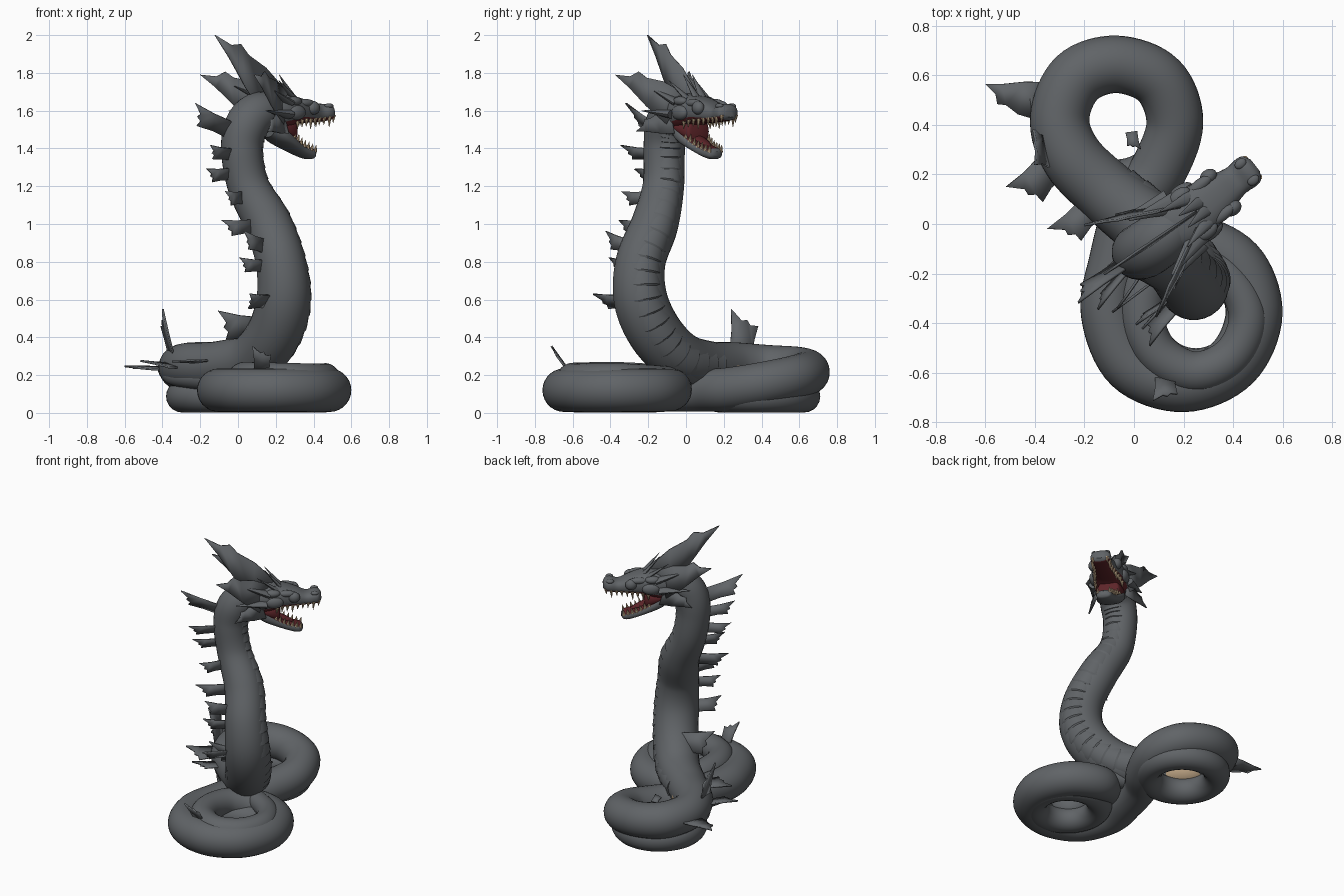
import bpy, bmesh, math
from mathutils import Vector, Matrix

if "Cube" in bpy.data.objects:
    bpy.data.objects.remove(bpy.data.objects["Cube"])

def mat(name, c):
    m = bpy.data.materials.new(name)
    m.diffuse_color = (*c, 1)
    m.use_nodes = True
    m.node_tree.nodes["Principled BSDF"].inputs["Base Color"].default_value = m.diffuse_color
    return m

SKIN = mat("slate grey skin", (0.118, 0.127, 0.136))
RED = mat("dark red mouth", (0.11, 0.018, 0.022))
BONE = mat("beige tooth", (0.55, 0.40, 0.25))

def finish(name, bm, mats, angle=40):
    bmesh.ops.recalc_face_normals(bm, faces=bm.faces)
    me = bpy.data.meshes.new(name)
    bm.to_mesh(me)
    bm.free()
    ob = bpy.data.objects.new(name, me)
    bpy.context.collection.objects.link(ob)
    for m in mats:
        me.materials.append(m)
    bpy.ops.object.select_all(action='DESELECT')
    bpy.context.view_layer.objects.active = ob
    ob.select_set(True)
    bpy.ops.object.shade_smooth_by_angle(angle=math.radians(angle))
    return ob

def skin_rings(bm, rings):
    vs = [[bm.verts.new(p) for p in r] for r in rings]
    n = len(vs[0])
    for a, b in zip(vs, vs[1:]):
        for k in range(n):
            bm.faces.new((a[k], a[(k + 1) % n], b[(k + 1) % n], b[k]))
    bm.faces.new(vs[0])
    bm.faces.new(vs[-1])

def spline(pts, per):
    P = [Vector(p) for p in pts]
    P = [2 * P[0] - P[1]] + P + [2 * P[-1] - P[-2]]
    out = []
    for i in range(1, len(P) - 2):
        a, b, c, d = P[i - 1:i + 3]
        for j in range(per):
            t = j / per
            out.append(0.5 * (2 * b + (c - a) * t + (2 * a - 5 * b + 4 * c - d) * t * t
                              + (3 * b - a - 3 * c + d) * t ** 3))
    return out + [P[-2]]

def sweep(name, path, sides, mats, angle=40):
    rings, up = [], Vector((0.3, -0.5, 0.8))
    for i, p in enumerate(path):
        t = (path[min(i + 1, len(path) - 1)].xyz - path[max(i - 1, 0)].xyz).normalized()
        up = (up - t * up.dot(t)).normalized()
        s = t.cross(up)
        rings.append([p.xyz + p.w * (up * math.cos(a) + s * math.sin(a))
                      for a in (2 * math.pi * k / sides for k in range(sides))])
    bm = bmesh.new()
    skin_rings(bm, rings)
    return finish(name, bm, mats, angle)

# Neck and figure-eight coils: x, y, z, radius from the head to the tail
neck = [(.2, .02, 1.57, .09), (.12, -.05, 1.59, .11), (.05, -.1, 1.53, .115), (.02, -.115, 1.4, .11),
        (.055, -.12, 1.2, .11), (.16, -.165, 1, .125), (.225, -.24, .8, .132), (.24, -.24, .6, .143),
        (.19, -.16, .42, .145), (.08, -.03, .29, .14), (-.1, .12, .25, .13), (-.25, .27, .248, .125)]
coil = [(-.3, .43, .24, .12), (-.23, .59, .23, .12), (-.07, .645, .215, .116), (.1, .58, .19, .116),
        (.165, .41, .155, .115), (.1, .22, .125, .115), (-.01, .06, .12, .112), (-.07, -.15, .12, .112),
        (-.1, -.36, .12, .115), (-.01, -.57, .12, .115), (.2, -.645, .12, .115), (.4, -.56, .12, .115),
        (.485, -.36, .12, .115), (.41, -.16, .12, .115), (.22, -.08, .125, .11), (.07, -.2, .165, .095)]
tail = [(.035, -.38, .18, .09), (.1, -.53, .18, .088), (.25, -.6, .18, .085), (.4, -.53, .18, .082),
        (.46, -.37, .185, .078), (.37, -.2, .185, .07), (.15, -.06, .18, .065),
        (-.15, .1, .18, .06), (-.32, .27, .19, .05), (-.38, .42, .21, .035), (-.42, .52, .235, .008)]
body = sweep("serpent_body", spline(neck + coil + tail, 8), 28, [SKIN, BONE])
for f in body.data.polygons:  # pale underside patch inside the rear coil
    c = f.center
    if (Vector((c.x + .07, c.y - .39)).length < .17 and c.x < -.07 and c.y < .4 and .14 < c.z < .25 and f.normal.z < .1):
        f.material_index = 1

# Lower inner rings that close each coil
for loc, R, r in [((-.07, .4, .088), .225, .086), ((.25, -.375, .085), .21, .083)]:
    bpy.ops.mesh.primitive_torus_add(location=loc, major_radius=R, minor_radius=r, major_segments=64, minor_segments=20)
    ob = bpy.context.object
    ob.name = "lower_coil"
    ob.data.materials.append(SKIN)
    bpy.ops.object.shade_smooth()

# Overlapping belly plates on the inner side of the neck
PER = 24
npath = spline(neck, PER)

def frame(i, back):
    t = (npath[i - 1].xyz - npath[i + 1].xyz).normalized()
    back = Vector(back)
    return t, (back - t * back.dot(t)).normalized()

belly = []
for i in range(2 * PER, 10 * PER):
    p, (t, d) = npath[i], frame(i, (-.9, -.35, .1))
    c = p.xyz - d * p.w * .3
    saw = (i % 8) / 7
    belly.append(Vector((*c, p.w * (.73 + .04 * saw))))
sweep("belly_plates", belly, 28, [SKIN], 25)

# Fins: thin plates from a 2D outline (across, along)
FLAG = [(-.45, -.2), (-.4, .3), (-.5, .72), (-.2, .7), (-.05, .84), (.15, .8), (.6, 1.08), (.5, .5), (.5, -.2)]
HORN = [(-.5, -.05), (-.5, .3), (-.36, .55), (-.4, .7), (-.17, .78), (0, 1), (.12, .72), (.34, .35), (.5, -.05)]

def fin(name, base, out, across, length, width, outline=FLAG):
    base, out = Vector(base), Vector(out).normalized()
    across = Vector(across)
    across = (across - out * across.dot(out)).normalized()
    bm = bmesh.new()
    f = bm.faces.new([bm.verts.new(base + out * l * length + across * a * width) for a, l in outline])
    bmesh.ops.triangulate(bm, faces=[f])
    ob = finish(name, bm, [SKIN], 30)
    m = ob.modifiers.new("thickness", 'SOLIDIFY')
    m.thickness, m.offset = .01, 0

for k, (s, l, w) in enumerate([(2.5, .24, .1), (3.2, .17, .07), (3.65, .14, .07), (4.25, .14, .07),
                               (5, .18, .08), (5.7, .15, .08), (6.1, .14, .07), (7, .16, .09)]):
    i = int(s * PER)
    t, d = frame(i, (-.74, -.66, .1))
    side = t.cross(d) * (.15 if k % 2 else -.15)
    out = d + side + t * .1
    fin("neck_fin", npath[i].xyz + (d + side) * npath[i].w * .93, out, t + t.cross(d) * .5, l, w)

for base, out, across, l, w in [((.1, -.07, .44), (-1, -.35, .1), (.3, -.3, 1), .22, .14),
                                ((-.36, .3, .33), (-.25, .1, 1), (.2, -1, 0), .2, .14),
                                ((-.34, .22, .25), (-.7, -.75, .05), (-.6, .8, .2), .16, .14),
                                ((-.17, .06, .27), (-.7, -.7, .05), (-.6, .8, -.1), .17, .12),
                                ((.13, -.62, .22), (0, -.55, .75), (-1, .1, 0), .15, .09),
                                ((-.01, .36, .22), (.1, -.7, .2), (1, 0, 0), .06, .05)]:
    fin("coil_fin", base, out, across, l, w)
fin("tail_fin", (-.38, .5, .235), (-.22, .065, .012), (.2, 1, .1), .23, .16, HORN)

# Head: built along local +x, then turned into place
M = Matrix.Translation((.2, .01, 0)) @ Matrix.Rotation(math.radians(38), 4, 'Z')
UPPER = [(-.12, .075, 1.5, 1.66), (-.05, .105, 1.49, 1.685), (.03, .115, 1.505, 1.69), (.12, .1, 1.53, 1.675),
         (.2, .08, 1.535, 1.65), (.27, .064, 1.54, 1.622), (.32, .068, 1.545, 1.635), (.35, .06, 1.55, 1.63),
         (.368, .03, 1.565, 1.61)]
LOWER = [(-.06, .07, 1.46, 1.58), (.0, .09, 1.425, 1.53), (.07, .082, 1.395, 1.475), (.14, .064, 1.365, 1.43),
         (.2, .054, 1.345, 1.41), (.235, .046, 1.345, 1.4), (.25, .02, 1.36, 1.385)]
LINING = [(-.03, .085, 1.48, 1.55), (.04, .085, 1.45, 1.55), (.09, .07, 1.43, 1.55), (.1, .05, 1.45, 1.54)]

def power(x, e):
    return math.copysign(abs(x) ** e, x)

def loft(name, stations, sign, mats):
    rings = []
    for u, w, lo, hi in spline(stations, 4):
        ring = []
        for k in range(28):
            a = 2 * math.pi * k / 28
            ring.append((u, w * power(math.cos(a), .8),
                         (lo + hi) / 2 + (hi - lo) / 2 * power(math.sin(a), .8)))
        rings.append(ring)
    bm = bmesh.new()
    skin_rings(bm, rings)
    bmesh.ops.recalc_face_normals(bm, faces=bm.faces)
    for f in bm.faces:
        if len(mats) > 1 and f.normal.z * sign > .5 and -.02 < f.calc_center_median().x < stations[-2][0]:
            f.material_index = 1
    finish(name, bm, mats).matrix_world = M

loft("upper_head", UPPER, -1, [SKIN, RED])
loft("lower_jaw", LOWER, 1, [SKIN, RED])
loft("mouth_lining", LINING, 1, [RED])

def spike(bm, a, b, r, seg=8, flat=1):
    a, b = Vector(a), Vector(b)
    rot = (b - a).to_track_quat('Z', 'Y').to_matrix().to_4x4()
    bmesh.ops.create_cone(bm, cap_ends=True, segments=seg, radius1=r, radius2=r * .08, depth=(b - a).length,
                          matrix=Matrix.Translation((a + b) / 2) @ rot @ Matrix.Diagonal((1, flat, 1, 1)))

def at(st, u):
    for a, b in zip(st, st[1:]):
        if a[0] <= u <= b[0]:
            return Vector(a).lerp(Vector(b), (u - a[0]) / (b[0] - a[0]))

# Teeth rows
bm = bmesh.new()
for s in (1, -1):
    for k in range(9):
        u = .08 + k * .034
        p = at(UPPER, u)
        l = .016 + (.016 if k in (3, 7) else 0)
        spike(bm, (u, s * p.y * .82, p.z + .025), (u - .004, s * p.y * .84, p.z - l), .0125)
    for k in range(7):
        u = .07 + k * .027
        p = at(LOWER, u)
        spike(bm, (u, s * p.y * .82, p.w - .02), (u + .01, s * p.y * .84, p.w + .018), .0125)
finish("teeth", bm, [BONE]).matrix_world = M

# Eyes, brows, nostrils and cheek bumps
def bumps(name, items):
    bm = bmesh.new()
    for s in (1, -1):
        for x, y, z, a, b, c in items:
            bmesh.ops.create_uvsphere(bm, u_segments=18, v_segments=12, radius=1,
                matrix=Matrix.Translation((x, s * y, z)) @ Matrix.Diagonal((a, b, c, 1)))
    finish(name, bm, [SKIN], 60).matrix_world = M

bumps("eyes", [(.19, .08, 1.615, .038, .03, .036)])
bumps("face_bumps", [(.14, .075, 1.64, .06, .025, .022), (.325, .042, 1.625, .026, .02, .014),
                     (.06, .1, 1.59, .06, .03, .04), (.05, .09, 1.65, .05, .03, .025)])
bm = bmesh.new()
bmesh.ops.create_uvsphere(bm, u_segments=18, v_segments=10, radius=1,
    matrix=Matrix.Translation((.1, 0, 1.45)) @ Matrix.Rotation(.42, 4, 'Y') @ Matrix.Diagonal((.1, .035, .014, 1)))
finish("tongue", bm, [RED], 60).matrix_world = M

# Swept-back spikes around the skull
bm = bmesh.new()
for s in (1, -1):
    for a, b, r in [((.08, .06, 1.66), (-.05, .09, 1.76), .028), ((.02, .08, 1.64), (-.17, .14, 1.73), .045),
                    ((.0, .1, 1.58), (-.19, .16, 1.6), .05), ((.1, .02, 1.67), (.0, .03, 1.79), .025)]:
        spike(bm, (a[0], s * a[1], a[2]), (b[0], s * b[1], b[2]), r, 12, .5)
finish("head_spikes", bm, [SKIN]).matrix_world = M

# Tall crest, side frills and cheek frills
def head_fin(name, a, b, across, width):
    a, b = M @ Vector(a), M @ Vector(b)
    fin(name, a, b - a, M.to_3x3() @ Vector(across), (b - a).length, width, HORN)

head_fin("tall_crest", (-.02, 0, 1.65), (-.385, .03, 2.0), (-1, 0, -1), .2)
for s in (1, -1):
    head_fin("side_frill", (-.02, s * .09, 1.62), (-.325, s * .235, 1.79), (-.3, s * .3, -1), .19)
    head_fin("cheek_frill", (-.02, s * .1, 1.54), (-.2, s * .19, 1.49), (-.1, s * .2, -1), .13)
